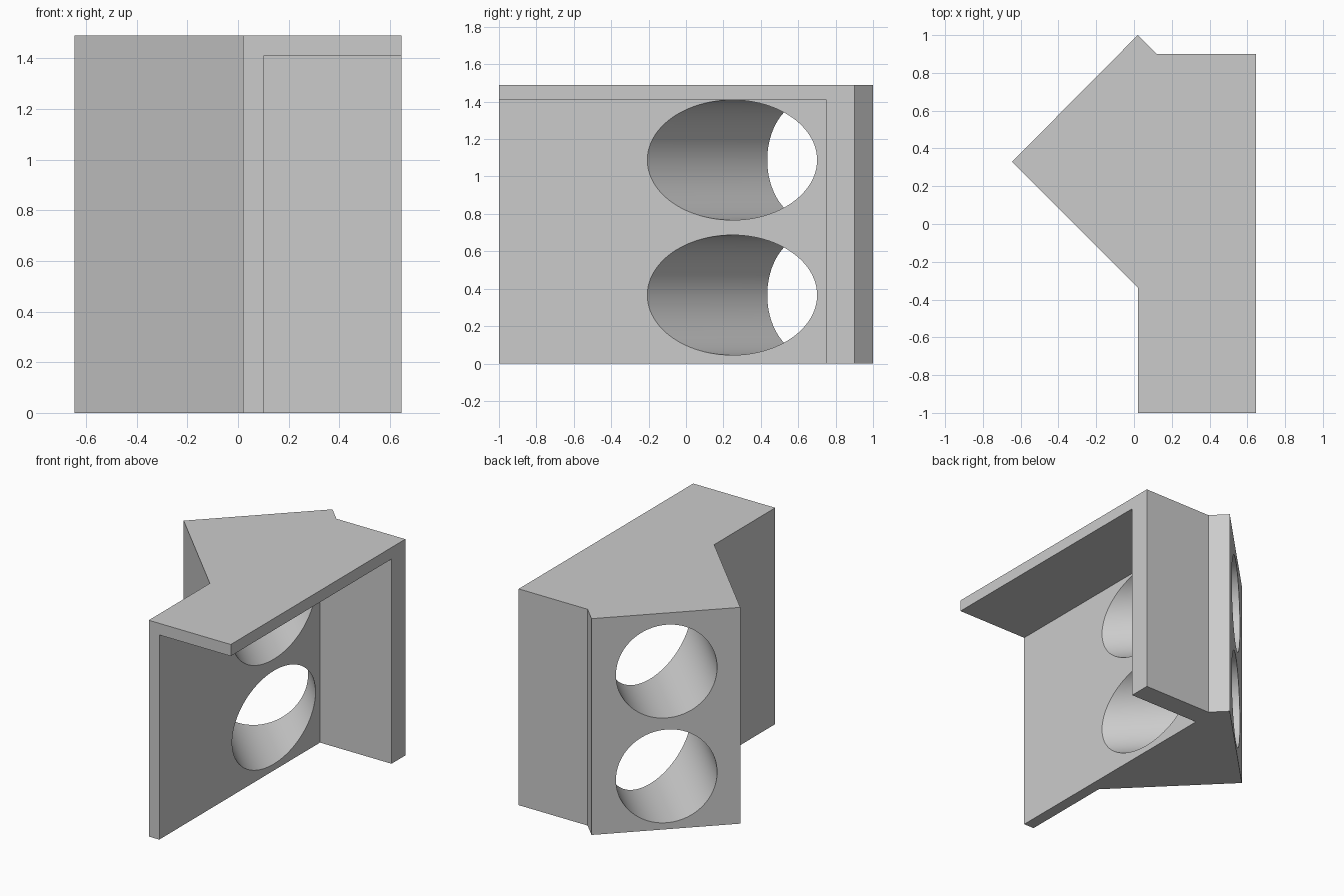
import bpy, bmesh, math
from mathutils import Matrix, Vector

if "Cube" in bpy.data.objects:
    bpy.data.objects.remove(bpy.data.objects["Cube"], do_unlink=True)

HEIGHT = 1.49
WALL_X = 0.10      # inner face of the side wall
CEILING = 1.41     # underside of the top plate
BACK_Y = 0.75      # inner face of the back wall

grey = bpy.data.materials.new("plain grey")
grey.use_nodes = True
colour = (0.6, 0.6, 0.6, 1)
grey.diffuse_color = colour
grey.node_tree.nodes["Principled BSDF"].inputs["Base Color"].default_value = colour


def make_object(name, bm):
    bmesh.ops.recalc_face_normals(bm, faces=bm.faces)
    mesh = bpy.data.meshes.new(name)
    bm.to_mesh(mesh)
    bm.free()
    mesh.materials.append(grey)
    obj = bpy.data.objects.new(name, mesh)
    bpy.context.collection.objects.link(obj)
    return obj


def prism(name, outline, z0, z1):
    bm = bmesh.new()
    face = bm.faces.new([bm.verts.new((x, y, z0)) for x, y in outline])
    top = bmesh.ops.extrude_face_region(bm, geom=[face])["geom"]
    verts = [v for v in top if isinstance(v, bmesh.types.BMVert)]
    bmesh.ops.translate(bm, verts=verts, vec=(0, 0, z1 - z0))
    return make_object(name, bm)


def cut(target, cutter):
    mod = target.modifiers.new(cutter.name, "BOOLEAN")
    mod.operation = "DIFFERENCE"
    mod.solver = "EXACT"
    mod.object = cutter
    bpy.context.view_layer.objects.active = target
    bpy.ops.object.modifier_apply(modifier=mod.name)
    bpy.data.objects.remove(cutter, do_unlink=True)


# Solid body: plate with an angled wedge on its side
body = prism("bracket_body", [
    (0.02, 1), (0.12, 0.9), (0.645, 0.9), (0.645, -1),
    (0.02, -1), (0.02, -0.335), (-0.645, 0.33)], 0, HEIGHT)

# Recess open to the front, the side and below
cut(body, prism("recess_cutter", [
    (WALL_X, -1.2), (1, -1.2), (1, BACK_Y), (WALL_X, BACK_Y)], -0.2, CEILING))

# Two round bores square to the angled face
axis = Vector((-1, 1, 0)).normalized()
for i, z in enumerate((0.366, 1.088)):
    bm = bmesh.new()
    turn = axis.to_track_quat("Z", "Y").to_matrix().to_4x4()
    bmesh.ops.create_cone(
        bm, cap_ends=True, segments=96, radius1=0.321, radius2=0.321, depth=2.2,
        matrix=Matrix.Translation((-0.16, 0.507, z)) @ turn)
    cut(body, make_object(f"bore_cutter_{i}", bm))

# Smooth bores, sharp edges elsewhere
bpy.ops.object.select_all(action="DESELECT")
body.select_set(True)
bpy.context.view_layer.objects.active = body
bpy.ops.object.shade_smooth_by_angle(angle=math.radians(25))
